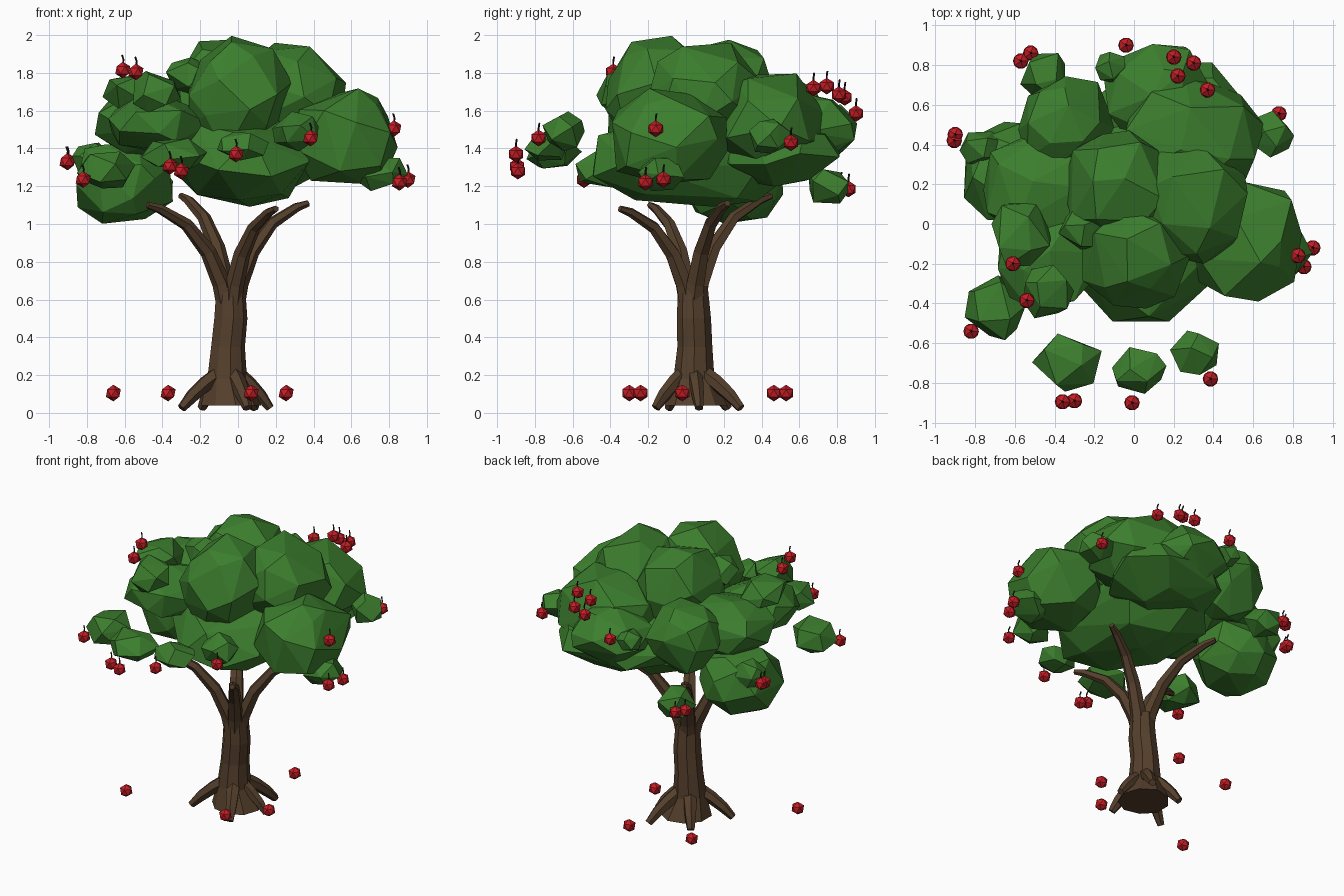
import bpy
import bmesh
import math
import random
from mathutils import Vector, Euler

random.seed(11)
cube = bpy.data.objects.get("Cube")
if cube:
    bpy.data.objects.remove(cube, do_unlink=True)


def material(name, rgb):
    m = bpy.data.materials.new(name)
    m.use_nodes = True
    m.diffuse_color = (*rgb, 1)
    bsdf = next(n for n in m.node_tree.nodes if n.type == 'BSDF_PRINCIPLED')
    bsdf.inputs["Base Color"].default_value = (*rgb, 1)
    bsdf.inputs["Roughness"].default_value = 0.9
    return m


LEAF = material("leaf green", (0.045, 0.21, 0.027))
BARK = material("bark brown", (0.09, 0.05, 0.025))
FRUIT = material("fruit red", (0.55, 0.012, 0.018))
STEM = material("stem dark brown", (0.02, 0.014, 0.01))


def finish(name, bm, mat):
    bmesh.ops.recalc_face_normals(bm, faces=bm.faces[:])
    mesh = bpy.data.meshes.new(name)
    bm.to_mesh(mesh)
    bm.free()
    mesh.materials.append(mat)
    ob = bpy.data.objects.new(name, mesh)
    bpy.context.collection.objects.link(ob)
    return ob


def leaf_clump(name, centre, radii, count):
    """Irregular faceted clump: convex hull of jittered points on an ellipsoid."""
    bm = bmesh.new()
    turn = Euler([random.uniform(0, math.tau) for _ in range(3)])
    golden = math.pi * (3 - math.sqrt(5))
    for i in range(count):
        h = 1 - 2 * (i + 0.5) / count
        a = i * golden
        s = math.sqrt(1 - h * h)
        p = Vector((s * math.cos(a), s * math.sin(a), h))
        p += Vector([random.uniform(-0.22, 0.22) for _ in range(3)])
        p.normalize()
        p.rotate(turn)
        p *= random.uniform(0.98, 1.13)
        bm.verts.new([c + q * r for c, q, r in zip(centre, p, radii)])
    bmesh.ops.convex_hull(bm, input=bm.verts[:])
    loose = [v for v in bm.verts if not v.link_faces]
    bmesh.ops.delete(bm, geom=loose, context='VERTS')
    return finish(name, bm, LEAF)


def tube(name, path, radii, sides, mat, rough=0.0, level=False):
    """Tapered faceted tube along a path."""
    bm = bmesh.new()
    pts = [Vector(p) for p in path]
    rings = []
    wobble = [1 + random.uniform(-rough, rough) for _ in range(sides)]
    for i, p in enumerate(pts):
        d = pts[min(i + 1, len(pts) - 1)] - pts[max(i - 1, 0)]
        if level:
            d = Vector((0, 0, 1))
        rot = Vector((0, 0, 1)).rotation_difference(d.normalized())
        ring = []
        for k in range(sides):
            a = math.tau * k / sides
            off = Vector((math.cos(a), math.sin(a), 0)) * radii[i] * wobble[k]
            ring.append(bm.verts.new(p + rot @ off))
        rings.append(ring)
    for lo, hi in zip(rings, rings[1:]):
        for k in range(sides):
            n = (k + 1) % sides
            bm.faces.new((lo[k], lo[n], hi[n], hi[k]))
    bm.faces.new(rings[0][::-1])
    bm.faces.new(rings[-1])
    return finish(name, bm, mat)


# Trunk with a flared foot
tube("trunk",
     [(-0.04, 0.05, 0.04), (-0.06, 0.04, 0.18), (-0.055, 0.045, 0.35),
      (-0.04, 0.04, 0.5), (-0.04, 0.035, 0.67)],
     [0.165, 0.108, 0.092, 0.09, 0.078], 9, BARK, 0.05, True)

# Roots arching down to the ground
for x, y in [(-0.3, -0.09), (0.05, -0.16), (0.17, 0.07), (0.09, 0.29), (-0.19, 0.22)]:
    foot = Vector((x, y, 0.025))
    top = Vector((-0.05, 0.04, 0.2))
    path = []
    for t, z in [(0.25, 0.2), (0.5, 0.155), (0.78, 0.09), (1.0, 0.025)]:
        p = top.lerp(foot, t)
        p.z = z
        path.append(p)
    tube("root", path, [0.045, 0.042, 0.036, 0.024], 6, BARK, 0.1)

# Branches sweeping outwards
for x, y, z in [(-0.48, -0.19, 1.1), (-0.3, 0.45, 1.15), (0.2, -0.35, 1.08), (0.37, 0.22, 1.11)]:
    tip = Vector((x, y, z))
    base = Vector((-0.04, 0.03, 0.58))
    path = []
    for t, h in [(0.06, 0), (0.11, 0.2), (0.27, 0.52), (0.53, 0.8), (0.85, 0.96), (1.0, 1.0)]:
        p = base.lerp(tip, t)
        p.z = base.z + (z - base.z) * h
        path.append(p)
    tube("branch", path, [0.052, 0.05, 0.043, 0.034, 0.026, 0.018], 6, BARK, 0.1)

# Large clumps of the crown
for name, centre, radii in [
    ("crown_top_front", (0.0, -0.15, 1.67), (0.27, 0.26, 0.32)),
    ("crown_top_left", (0.28, 0.1, 1.68), (0.28, 0.3, 0.29)),
    ("crown_top_back", (-0.08, 0.18, 1.7), (0.28, 0.28, 0.28)),
    ("crown_back", (0.27, 0.43, 1.54), (0.36, 0.31, 0.26)),
    ("crown_far_back", (0.13, 0.64, 1.49), (0.28, 0.26, 0.19)),
    ("crown_low_back", (0.17, 0.5, 1.38), (0.38, 0.34, 0.17)),
    ("crown_underside", (0.03, 0.06, 1.35), (0.4, 0.58, 0.24)),
    ("crown_left", (0.57, -0.09, 1.45), (0.28, 0.33, 0.26)),
    ("crown_right_low", (-0.61, 0.25, 1.22), (0.27, 0.26, 0.22)),
    ("crown_right", (-0.43, 0.2, 1.53), (0.33, 0.3, 0.19)),
    ("crown_right_front", (-0.43, -0.14, 1.53), (0.27, 0.28, 0.15)),
    ("crown_back_right", (-0.34, 0.5, 1.54), (0.24, 0.24, 0.23)),
]:
    leaf_clump(name, centre, radii, 24)

# Small outlying clumps
for centre, radii in [
    ((-0.33, -0.7, 1.37), (0.18, 0.15, 0.09)),
    ((0.03, -0.74, 1.41), (0.14, 0.12, 0.08)),
    ((0.31, -0.65, 1.49), (0.13, 0.11, 0.1)),
    ((-0.7, -0.42, 1.29), (0.16, 0.17, 0.1)),
    ((-0.77, 0.38, 1.34), (0.11, 0.1, 0.1)),
    ((-0.45, 0.75, 1.2), (0.12, 0.12, 0.1)),
    ((0.75, -0.13, 1.27), (0.14, 0.13, 0.1)),
    ((0.69, 0.45, 1.46), (0.11, 0.12, 0.09)),
    ((-0.57, -0.05, 1.7), (0.16, 0.17, 0.1)),
    ((-0.44, -0.34, 1.7), (0.13, 0.14, 0.11)),
    ((-0.25, -0.03, 1.78), (0.13, 0.11, 0.1)),
    ((-0.12, 0.79, 1.56), (0.08, 0.08, 0.08)),
]:
    leaf_clump("small_leaf_clump", centre, radii, 13)


def fruit(name, pos, stem):
    bm = bmesh.new()
    bmesh.ops.create_icosphere(bm, subdivisions=1, radius=0.044)
    bmesh.ops.translate(bm, verts=bm.verts[:], vec=pos)
    finish(name, bm, FRUIT)
    if stem:
        p = Vector(pos)
        tube("fruit_stem", [p + Vector((0, 0, 0.03)), p + Vector((0.004, 0, 0.055)),
                            p + Vector((-0.004, 0.004, 0.08))], [0.005] * 3, 4, STEM)


# Fruit hanging in the crown
for pos in [
    (-0.61, -0.2, 1.815), (-0.54, -0.385, 1.805), (-0.9, 0.45, 1.33), (-0.905, 0.42, 1.33),
    (-0.82, -0.54, 1.235), (-0.36, -0.895, 1.305), (-0.3, -0.89, 1.28), (-0.01, -0.9, 1.37),
    (0.385, -0.78, 1.455), (0.825, -0.16, 1.505), (0.9, -0.12, 1.235), (0.855, -0.215, 1.22),
    (0.73, 0.555, 1.43), (-0.04, 0.9, 1.585), (0.2, 0.84, 1.67), (0.22, 0.745, 1.73),
    (0.3, 0.81, 1.685), (0.37, 0.675, 1.72), (-0.52, 0.86, 1.185), (-0.57, 0.82, 1.195),
]:
    fruit("fruit", pos, True)

# Fallen fruit
for x, y in [(-0.66, -0.3), (-0.37, 0.465), (0.07, -0.24), (0.255, -0.02), (0.07, 0.53)]:
    fruit("fallen_fruit", (x, y, 0.105), False)
